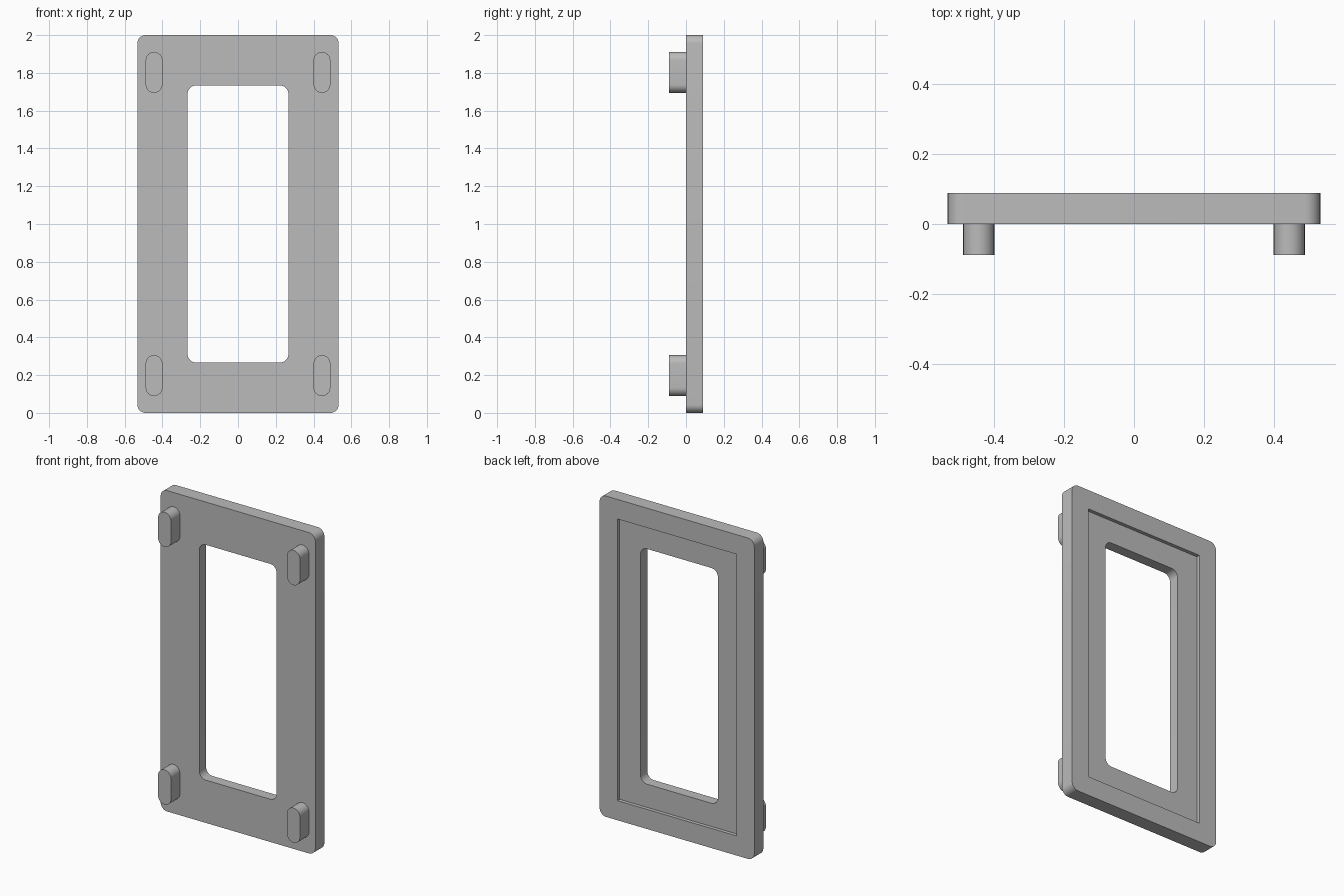
import bpy, bmesh, math

cube = bpy.data.objects.get("Cube")
if cube:
    bpy.data.objects.remove(cube, do_unlink=True)

grey = bpy.data.materials.new("plain grey")
grey.use_nodes = True
colour = (0.5, 0.5, 0.5, 1)
grey.diffuse_color = colour
grey.node_tree.nodes["Principled BSDF"].inputs["Base Color"].default_value = colour

STEPS = 8          # segments per rounded corner
UNIT = 2 / 90      # the frame is 90 units tall


def ring(bm, width, height, radius, y, cx=0, cz=45):
    """Rounded rectangle of vertices in an upright plane at depth y."""
    verts = []
    for corner, (sx, sz) in enumerate([(1, 1), (-1, 1), (-1, -1), (1, -1)]):
        for i in range(STEPS + 1):
            a = math.pi / 2 * (corner + i / STEPS)
            x = cx + sx * (width / 2 - radius) + radius * math.cos(a)
            z = cz + sz * (height / 2 - radius) + radius * math.sin(a)
            verts.append(bm.verts.new((x * UNIT, y * UNIT, z * UNIT)))
    return verts


def bridge(bm, a, b):
    n = len(a)
    for i in range(n):
        j = (i + 1) % n
        bm.faces.new((a[i], a[j], b[j], b[i]))


def finish(bm, name):
    bmesh.ops.remove_doubles(bm, verts=bm.verts, dist=1e-5)
    bmesh.ops.recalc_face_normals(bm, faces=bm.faces)
    mesh = bpy.data.meshes.new(name)
    bm.to_mesh(mesh)
    bm.free()
    mesh.materials.append(grey)
    obj = bpy.data.objects.new(name, mesh)
    bpy.context.collection.objects.link(obj)
    bpy.ops.object.select_all(action="DESELECT")
    obj.select_set(True)
    bpy.context.view_layer.objects.active = obj
    bpy.ops.object.shade_smooth_by_angle(angle=math.radians(30))


# Frame plate: outer rim, square-cornered rear recess, rounded window
bm = bmesh.new()
rings = [
    ring(bm, 48, 90, 2, 0),      # outer front
    ring(bm, 48, 90, 2, 4),      # outer back
    ring(bm, 37, 79, 0, 4),      # recess lip
    ring(bm, 37, 79, 0, 3),      # recess floor
    ring(bm, 24, 66, 2, 3),      # window back
    ring(bm, 24, 66, 2, 0),      # window front
]
for k, loop in enumerate(rings):
    bridge(bm, loop, rings[(k + 1) % len(rings)])
finish(bm, "frame_plate")

# Four slot-shaped pegs on the front
for side, sx in (("left", 1), ("right", -1)):
    for level, sz in (("lower", -1), ("upper", 1)):
        bm = bmesh.new()
        front, back = [ring(bm, 4, 9.75, 2, y, sx * 20, 45 + sz * 36.125)
                       for y in (-4, 0)]
        bridge(bm, front, back)
        bm.faces.new(front)
        bm.faces.new(back)
        finish(bm, f"{level}_{side}_peg")
